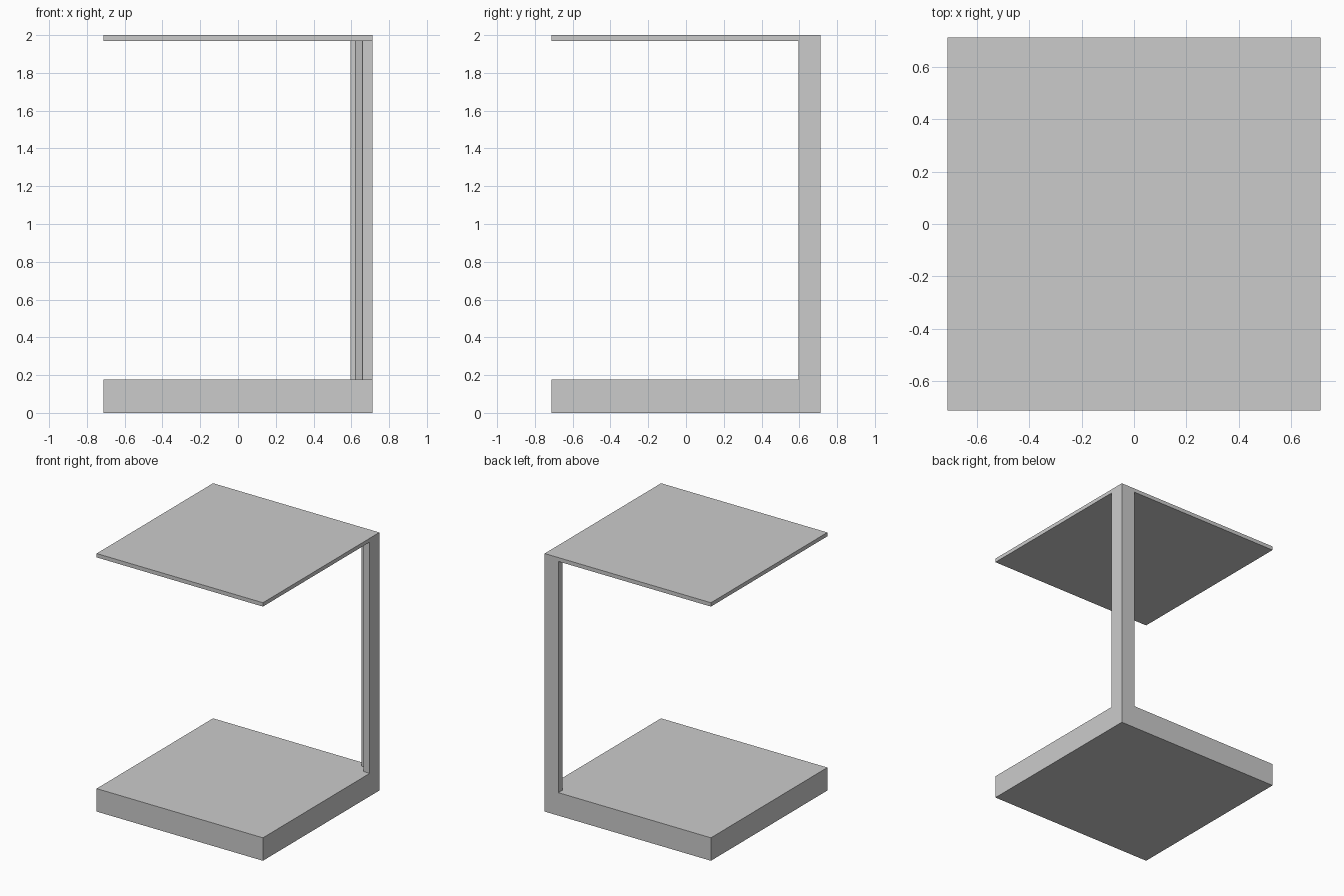
import bpy
import bmesh

cube = bpy.data.objects.get("Cube")
if cube:
    bpy.data.objects.remove(cube, do_unlink=True)

HALF = 0.713            # half width of the square slabs
BASE_TOP = 0.178
TABLE_BOTTOM = 1.97
HEIGHT = 2.0
LEG = 0.118             # outer width of the angle post
WALL = 0.053            # thickness of each post flange
CHAMFER = 0.037         # inner corner fill of the post

grey = bpy.data.materials.new("plain grey")
grey.use_nodes = True
colour = (0.6, 0.6, 0.6, 1)
grey.diffuse_color = colour
grey.node_tree.nodes["Principled BSDF"].inputs["Base Color"].default_value = colour


def prism(name, profile, bottom, top):
    """Extrude a closed outline straight up into a solid."""
    bm = bmesh.new()
    face = bm.faces.new([bm.verts.new((x, y, bottom)) for x, y in profile])
    result = bmesh.ops.extrude_face_region(bm, geom=[face], use_keep_orig=True)
    for item in result["geom"]:
        if isinstance(item, bmesh.types.BMVert):
            item.co.z = top
    bmesh.ops.recalc_face_normals(bm, faces=bm.faces[:])
    mesh = bpy.data.meshes.new(name)
    bm.to_mesh(mesh)
    bm.free()
    mesh.materials.append(grey)
    obj = bpy.data.objects.new(name, mesh)
    bpy.context.collection.objects.link(obj)
    return obj


# Thick base and thin table top
square = [(-HALF, -HALF), (HALF, -HALF), (HALF, HALF), (-HALF, HALF)]
prism("base_slab", square, 0, BASE_TOP)
prism("table_top", square, TABLE_BOTTOM, HEIGHT)

# Angle post in the back corner, with its inner corner chamfered
end = HALF - LEG
inner = HALF - WALL
fill = inner - CHAMFER
angle = [(HALF, HALF), (end, HALF), (end, inner), (fill, inner),
         (inner, fill), (inner, end), (HALF, end)]
prism("corner_post", angle, BASE_TOP, TABLE_BOTTOM)
